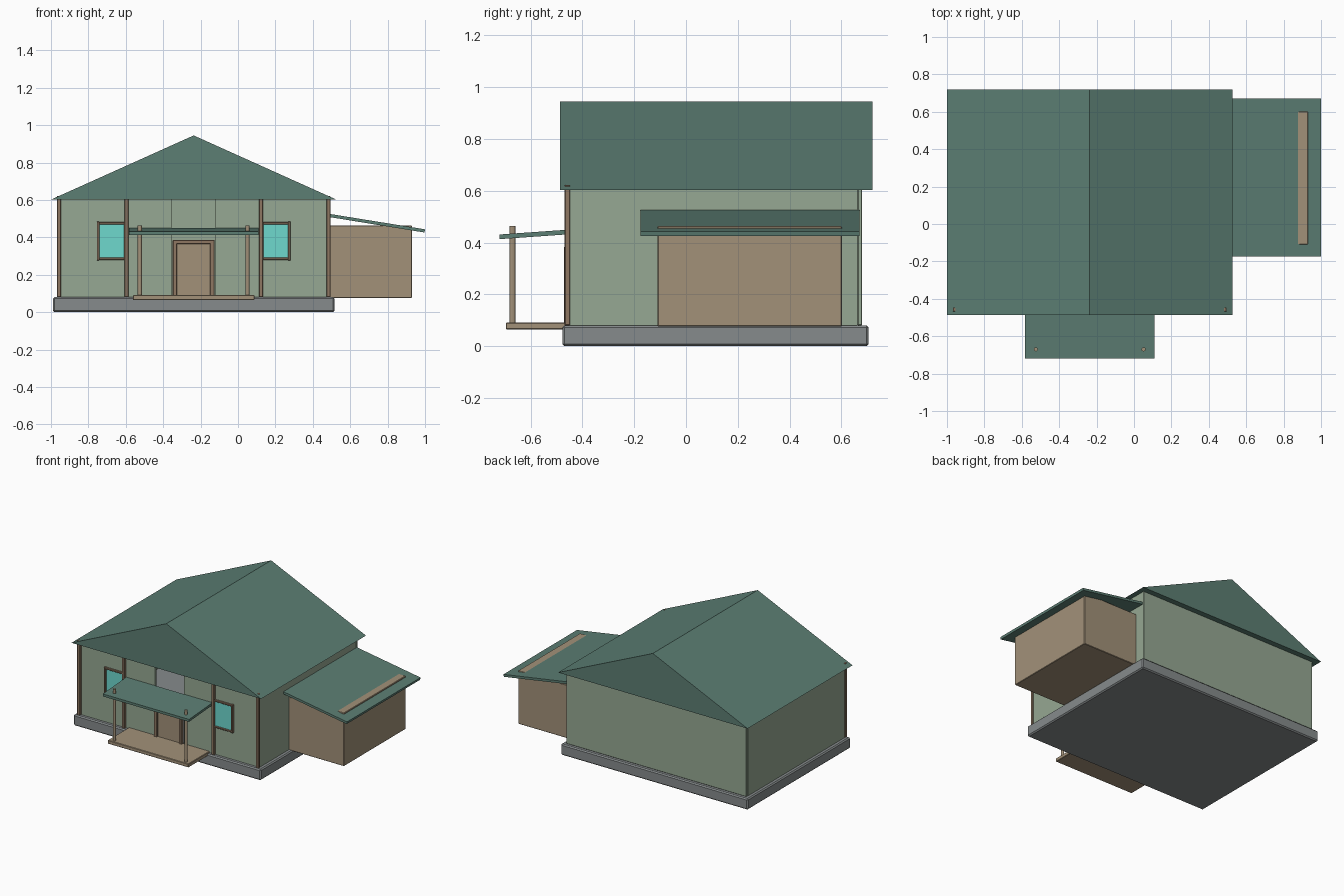
import bpy, bmesh, math
from mathutils import Vector

cube = bpy.data.objects.get("Cube")
if cube:
    bpy.data.objects.remove(cube, do_unlink=True)


def material(name, rgb):
    """Flat colour given as 0-255 sRGB, stored as linear."""
    lin = [((c / 255 + 0.055) / 1.055) ** 2.4 for c in rgb] + [1.0]
    m = bpy.data.materials.new(name)
    m.use_nodes = True
    m.diffuse_color = lin
    m.node_tree.nodes["Principled BSDF"].inputs["Base Color"].default_value = lin
    return m


WALL = material("sage green wall", (150, 168, 147))
ROOF = material("dark green roof", (92, 126, 115))
STONE = material("grey foundation", (134, 139, 140))
WOOD = material("tan wood", (162, 145, 121))
TRIM = material("brown trim", (142, 119, 98))
GLASS = material("turquoise glass", (110, 216, 206))


def finish(bm, name, mat, bevel):
    bmesh.ops.recalc_face_normals(bm, faces=bm.faces)
    mesh = bpy.data.meshes.new(name)
    bm.to_mesh(mesh)
    bm.free()
    mesh.materials.append(mat)
    ob = bpy.data.objects.new(name, mesh)
    bpy.context.collection.objects.link(ob)
    if bevel:
        mod = ob.modifiers.new("Bevel", 'BEVEL')
        mod.width = bevel
        mod.segments = 1
    return ob


def box(name, x, y, z, mat, bevel=0.0):
    """Box from its x, y and z ranges."""
    bm = bmesh.new()
    bmesh.ops.create_cube(bm, size=1)
    for v in bm.verts:
        v.co = Vector([(r[0] + r[1]) / 2 + c * (r[1] - r[0])
                       for r, c in zip((x, y, z), v.co)])
    return finish(bm, name, mat, bevel)


def prism(name, profile, axis, start, end, mat, bevel=0.0):
    """Extrude a (horizontal, z) profile along the x or y axis."""
    bm = bmesh.new()
    if axis == 'Y':
        verts = [bm.verts.new((h, start, z)) for h, z in profile]
        move = (0, end - start, 0)
    else:
        verts = [bm.verts.new((start, h, z)) for h, z in profile]
        move = (end - start, 0, 0)
    face = bm.faces.new(verts)
    ext = bmesh.ops.extrude_face_region(bm, geom=[face])
    moved = [g for g in ext["geom"] if isinstance(g, bmesh.types.BMVert)]
    bmesh.ops.translate(bm, verts=moved, vec=move)
    return finish(bm, name, mat, bevel)


CX = -0.237                 # centre line of the main house
FRONT, BACK = -0.45, 0.68   # outer wall planes
FLOOR, EAVE = 0.08, 0.605
HALF = 0.725                # half width of the walls
T = 0.018                   # wall thickness

# Foundation and hollow house, open above and around the front door
box("foundation", (CX - 0.753, CX + 0.753), (-0.477, 0.705), (0, FLOOR), STONE, 0.008)
box("back_wall", (CX - HALF, CX + HALF), (BACK - T, BACK), (FLOOR, EAVE), WALL, 0.003)
for side, s in (("right", -1), ("left", 1)):
    xs = sorted((CX + s * HALF, CX + s * (HALF - T)))
    box(side + "_wall", xs, (FRONT, BACK - T), (FLOOR, EAVE), WALL)
    xs = sorted((CX + s * 0.118, CX + s * (HALF - T)))
    box(side + "_front_wall", xs, (FRONT, FRONT + T), (FLOOR, EAVE), WALL)

# Main gabled roof
prism("main_roof", [(CX - 0.763, EAVE - 0.003), (CX + 0.763, EAVE - 0.003), (CX, 0.945)],
      'Y', -0.486, 0.72, ROOF)

# Front trim posts and windows, mirrored about the centre line
for side, s in (("right", -1), ("left", 1)):
    for label, off, top in (("corner_post", 0.72, 0.622), ("inner_post", 0.36, EAVE)):
        x = CX + s * off
        box(f"{side}_{label}", (x - 0.011, x + 0.011), (-0.469, -0.447),
            (FLOOR, top), TRIM, 0.003)
    wx = CX + s * 0.438
    box(side + "_window_glass", (wx - 0.073, wx + 0.073), (-0.456, -0.447),
        (0.285, 0.475), GLASS)
    for label, off in (("inner", -0.073), ("outer", 0.073)):
        x = wx + s * off
        box(f"{side}_window_{label}_frame", (x - 0.007, x + 0.007), (-0.466, -0.448),
            (0.277, 0.484), TRIM, 0.002)
    for label, z in (("top", 0.475), ("bottom", 0.286)):
        box(f"{side}_window_{label}_frame", (wx - 0.08, wx + 0.08), (-0.464, -0.448),
            (z - 0.006, z + 0.006), TRIM, 0.002)

# Door and its frame
box("door", (CX - 0.092, CX + 0.092), (-0.458, -0.44), (FLOOR, 0.37), WOOD)
for side, s in (("right", -1), ("left", 1)):
    x = CX + s * 0.1
    box(side + "_door_frame", (x - 0.012, x + 0.012), (-0.47, -0.445),
        (FLOOR, 0.386), TRIM, 0.003)
box("top_door_frame", (CX - 0.112, CX + 0.112), (-0.47, -0.445), (0.364, 0.386), TRIM, 0.003)

# Porch deck, posts and sloping roof
box("porch_deck", (CX - 0.325, CX + 0.325), (-0.695, -0.45), (0.065, 0.091), WOOD, 0.003)
for side, s in (("right", -1), ("left", 1)):
    bm = bmesh.new()
    bmesh.ops.create_cone(bm, cap_ends=True, segments=12, radius1=0.011,
                          radius2=0.011, depth=0.374)
    bmesh.ops.translate(bm, verts=bm.verts, vec=(CX + s * 0.288, -0.67, 0.277))
    finish(bm, side + "_porch_post", WOOD, 0)
prism("porch_roof", [(-0.72, 0.413), (-0.72, 0.431), (-0.45, 0.45), (-0.45, 0.432)],
      'X', CX - 0.347, CX + 0.347, ROOF)

# Side annex with a lean-to roof; its outer top edge pokes through
box("annex", (0.47, 0.93), (-0.11, 0.602), (0.076, 0.463), WOOD, 0.003)
prism("annex_roof", [(0.48, 0.51), (0.48, 0.527), (1.0, 0.443), (0.997, 0.426)],
      'Y', -0.175, 0.67, ROOF)
